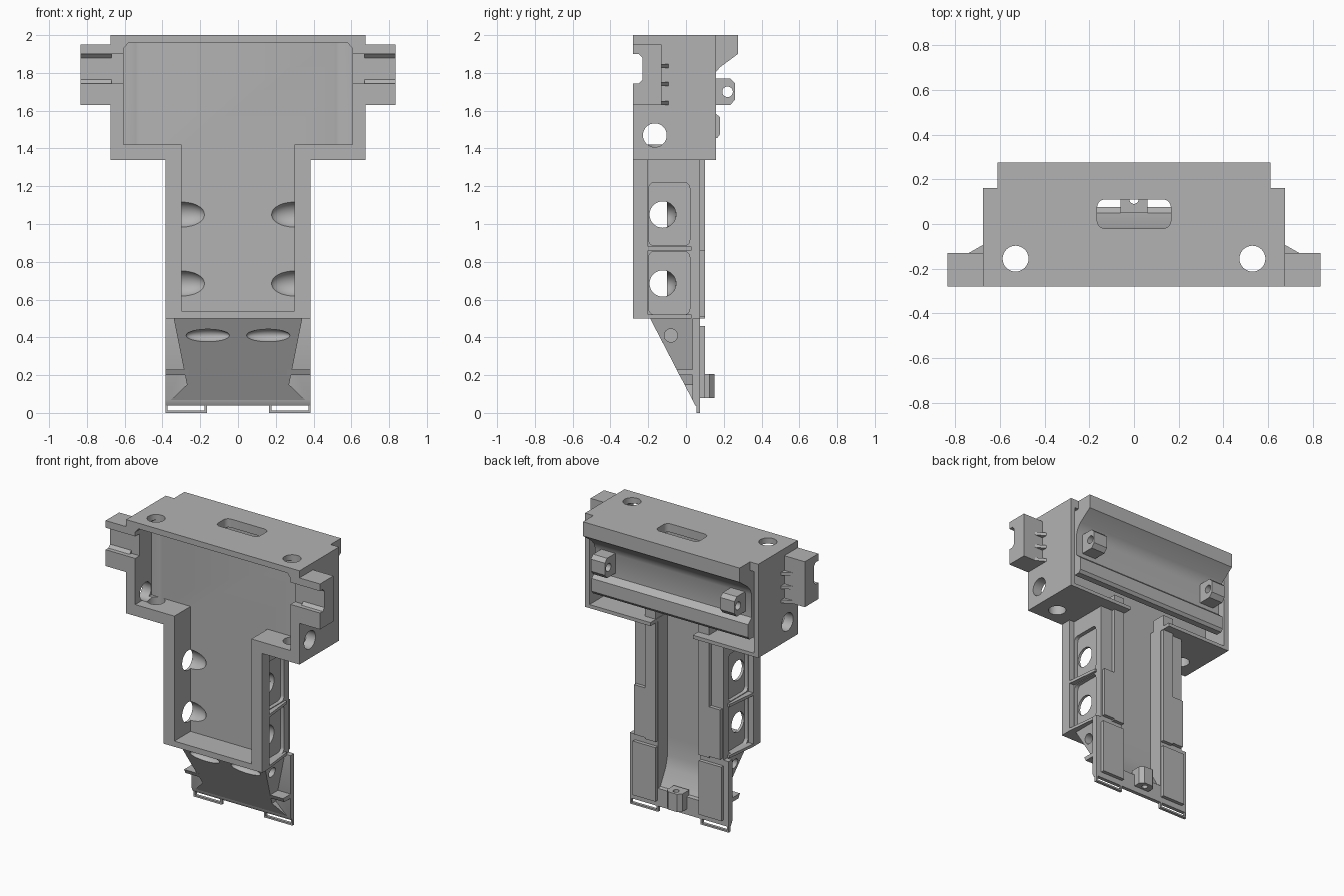
import bpy, bmesh, math
from mathutils import Matrix, Vector

cube = bpy.data.objects.get("Cube")
if cube:
    bpy.data.objects.remove(cube, do_unlink=True)

grey = bpy.data.materials.new("plain grey")
grey.use_nodes = True
COLOUR = (0.45, 0.45, 0.45, 1)
grey.diffuse_color = COLOUR
grey.node_tree.nodes["Principled BSDF"].inputs["Base Color"].default_value = COLOUR
parts = []


def finish(name, bm, keep=True):
    bmesh.ops.recalc_face_normals(bm, faces=bm.faces)
    mesh = bpy.data.meshes.new(name)
    bm.to_mesh(mesh)
    bm.free()
    mesh.materials.append(grey)
    ob = bpy.data.objects.new(name, mesh)
    bpy.context.collection.objects.link(ob)
    if keep:
        parts.append(ob)
    return ob


def prism(name, pts, axis, a, b, keep=True):
    """Extrude an outline along an axis; the outline uses the other two axes in order."""
    bm = bmesh.new()
    place = {"x": lambda p, d: (d, p[0], p[1]),
             "y": lambda p, d: (p[0], d, p[1]),
             "z": lambda p, d: (p[0], p[1], d)}[axis]
    face = bm.faces.new([bm.verts.new(place(p, a)) for p in pts])
    move = Vector(place((0, 0), b - a))
    new = bmesh.ops.extrude_face_region(bm, geom=[face])["geom"]
    bmesh.ops.translate(bm, vec=move, verts=[v for v in new if isinstance(v, bmesh.types.BMVert)])
    return finish(name, bm, keep)


def box(name, x, y, z, keep=True):
    return prism(name, [(x[0], y[0]), (x[1], y[0]), (x[1], y[1]), (x[0], y[1])], "z", *z, keep)


def circle(u, v, r, n=32):
    return [(u + r * math.cos(i * math.tau / n), v + r * math.sin(i * math.tau / n)) for i in range(n)]


def rounded(u0, u1, v0, v1, r, n=5):
    pts = []
    for k, (u, v) in enumerate([(u1 - r, v1 - r), (u0 + r, v1 - r), (u0 + r, v0 + r), (u1 - r, v0 + r)]):
        for i in range(n + 1):
            t = (k + i / n) * math.pi / 2
            pts.append((u + r * math.cos(t), v + r * math.sin(t)))
    return pts


def ellipsoid(centre, size):
    bm = bmesh.new()
    bmesh.ops.create_uvsphere(bm, u_segments=32, v_segments=16, radius=1)
    bm.transform(Matrix.Translation(centre) @ Matrix.Diagonal((*size, 1)))
    return finish("groove_cutter", bm, False)


def cut(ob, cutter):
    mod = ob.modifiers.new("cut", "BOOLEAN")
    mod.operation, mod.solver, mod.object = "DIFFERENCE", "EXACT", cutter
    bpy.context.view_layer.objects.active = ob
    bpy.ops.object.modifier_apply(modifier=mod.name)
    bpy.data.objects.remove(cutter, do_unlink=True)


def span(s, a, b):
    return tuple(sorted((s * a, s * b)))


def both(half):
    return half + [(-x, z) for x, z in reversed(half)]


# Shared cutters: front T-shaped tray and rear channel with a ramped end
def tray():
    return prism("tray_cutter", both([(0.3, 0.54), (0.3, 1.42), (0.605, 1.42), (0.605, 1.93), (0.58, 1.96)]),
                 "y", -0.4, -0.1, False)


def channel():
    return prism("channel_cutter", [(-0.03, 1.4), (-0.03, 0.36), (-0.01, 0.28), (0.05, 0.17),
                                    (0.2, 0.14), (0.2, 1.4)], "x", -0.165, 0.165, False)


# Wide head
head = box("head", (-0.675, 0.675), (-0.28, 0.16), (1.34, 2))
cut(head, tray())
cut(head, box("hollow_cutter", (-0.64, 0.64), (-0.03, 0.3), (1.365, 1.94), False))
cut(head, channel())
cut(head, prism("slot_cutter", rounded(-0.165, 0.165, -0.02, 0.11, 0.035), "z", 1.9, 2.1, False))
for s in (-1, 1):
    cut(head, prism("top_hole_cutter", circle(s * 0.53, -0.155, 0.058), "z", 1.3, 2.1, False))
    cut(head, prism("side_hole_cutter", circle(-0.165, 1.47, 0.063), "x", *span(s, 0.5, 0.8), False))
    cut(head, box("wing_gap_cutter", span(s, 0.55, 0.7), (-0.4, -0.23), (1.745, 1.9), False))

# Rear panel with overhanging lip and lower ridge
panel = prism("rear_panel", [(0.12, 2), (0.275, 2), (0.275, 1.9), (0.18, 1.83), (0.155, 1.8), (0.14, 1.76),
                             (0.14, 1.6), (0.18, 1.565), (0.18, 1.475), (0.165, 1.455), (0.12, 1.455)],
              "x", -0.61, 0.61)

# Tall stem with flange, side pockets and holes
core = box("stem_core", (-0.345, 0.345), (-0.205, 0.075), (0.5, 1.34))
flange = box("stem_front_flange", (-0.385, 0.385), (-0.28, -0.2), (0.5, 1.34))
for ob in (core, flange):
    cut(ob, tray())
cut(core, channel())
for s in (-1, 1):
    for z0, z1, zc in ((0.52, 0.855, 0.685), (0.885, 1.22, 1.05)):
        cut(core, prism("pocket_cutter", rounded(-0.197, 0.02, z0, z1, 0.03), "x", *span(s, 0.318, 0.5), False))
        cut(core, prism("hole_cutter", circle(-0.123, zc, 0.07), "x", *span(s, 0.29, 0.5), False))
        cut(core, ellipsoid((s * 0.295, -0.123, zc), (0.125, 0.07, 0.07)))
    for z in (0.5, 0.86):
        prism("pocket_rib", [(s * 0.33, -0.2), (s * 0.385, -0.2), (s * 0.36, 0.03), (s * 0.33, 0.03)],
              "z", z, z + 0.02)

# Sloping foot
foot = prism("foot_wedge", both([(0.34, 0.5), (0.27, 0.15), (0.385, 0.04)]), "y", -0.3, 0.075)
cut(foot, prism("slope_cutter", [(-0.19, 0.5), (-0.19, 0.6), (-0.5, 0.6), (-0.5, -0.1),
                                 (0.122, -0.1)], "x", -1, 1, False))
cut(foot, channel())
plate = box("foot_back_plate", (-0.385, 0.385), (0.035, 0.075), (0.04, 0.5))
cut(plate, channel())
cut(plate, prism("edge_cutter", [(0.0, 0.13), (0.049, 0.04), (0.07, 0), (0.0, 0)], "x", -1, 1, False))
for s in (-1, 1):
    cut(foot, ellipsoid((s * 0.16, -0.143, 0.41), (0.115, 0.045, 0.036)))
    cut(foot, prism("foot_hole_cutter", circle(-0.08, 0.41, 0.035), "x", *span(s, 0.27, 0.5), False))
    prism("foot_shelf", [(-0.05, 0.23), (0.04, 0.23), (0.04, 0.2), (-0.035, 0.2)], "x", *span(s, 0.26, 0.385))
    # Small open loops at the lower corners
    box("loop_bottom", span(s, 0.165, 0.385), (0.055, 0.075), (0, 0.012))
    for a, b in ((0.165, 0.177), (0.373, 0.385)):
        box("loop_side", span(s, a, b), (0.055, 0.075), (0, 0.05))
    # Rear rails and pads
    box("rear_rail", span(s, 0.168, 0.25), (0, 0.1), (0.5, 1.45))
    box("rear_outer_rail", span(s, 0.25, 0.335), (0.03, 0.1), (0.51, 0.86))
    box("rear_pad", span(s, 0.168, 0.345), (0.05, 0.1), (0.08, 0.46))
    # Bosses on the rear panel
    boss = prism("panel_boss", [(0.13, 1.63), (0.235, 1.63), (0.26, 1.66), (0.26, 1.745), (0.235, 1.77),
                                (0.13, 1.77)], "x", *span(s, 0.45, 0.56))
    cut(boss, prism("boss_hole_cutter", circle(0.22, 1.7, 0.028, 20), "x", *span(s, 0.4, 0.6), False))
    # Side wings with front groove and gussets
    wing = box("side_wing", span(s, 0.67, 0.835), (-0.28, -0.13), (1.63, 1.95))
    cut(wing, prism("groove_cutter", [(-0.4, 1.745), (-0.25, 1.745), (-0.23, 1.765), (-0.23, 1.88),
                                      (-0.25, 1.9), (-0.4, 1.9)], "x", *span(s, 0.6, 0.9), False))
    for z in (1.63, 1.73, 1.825):
        prism("wing_gusset", [(s * 0.67, -0.14), (s * 0.76, -0.14), (s * 0.74, -0.13), (s * 0.67, -0.09)],
              "z", z, z + 0.022)

# Centre boss at the foot with a screw hole
latch = prism("foot_boss", [(-0.06, 0.05), (0.06, 0.05), (0.06, 0.125), (0.035, 0.15), (-0.035, 0.15),
                            (-0.06, 0.125)], "z", 0.08, 0.205)
cut(latch, prism("latch_hole_cutter", circle(0, 0.11, 0.02, 20), "z", 0, 0.3, False))

# Crisp edges with smooth round surfaces
bpy.ops.object.select_all(action="DESELECT")
for ob in parts:
    ob.select_set(True)
bpy.context.view_layer.objects.active = parts[0]
bpy.ops.object.shade_smooth_by_angle(angle=math.radians(30))
